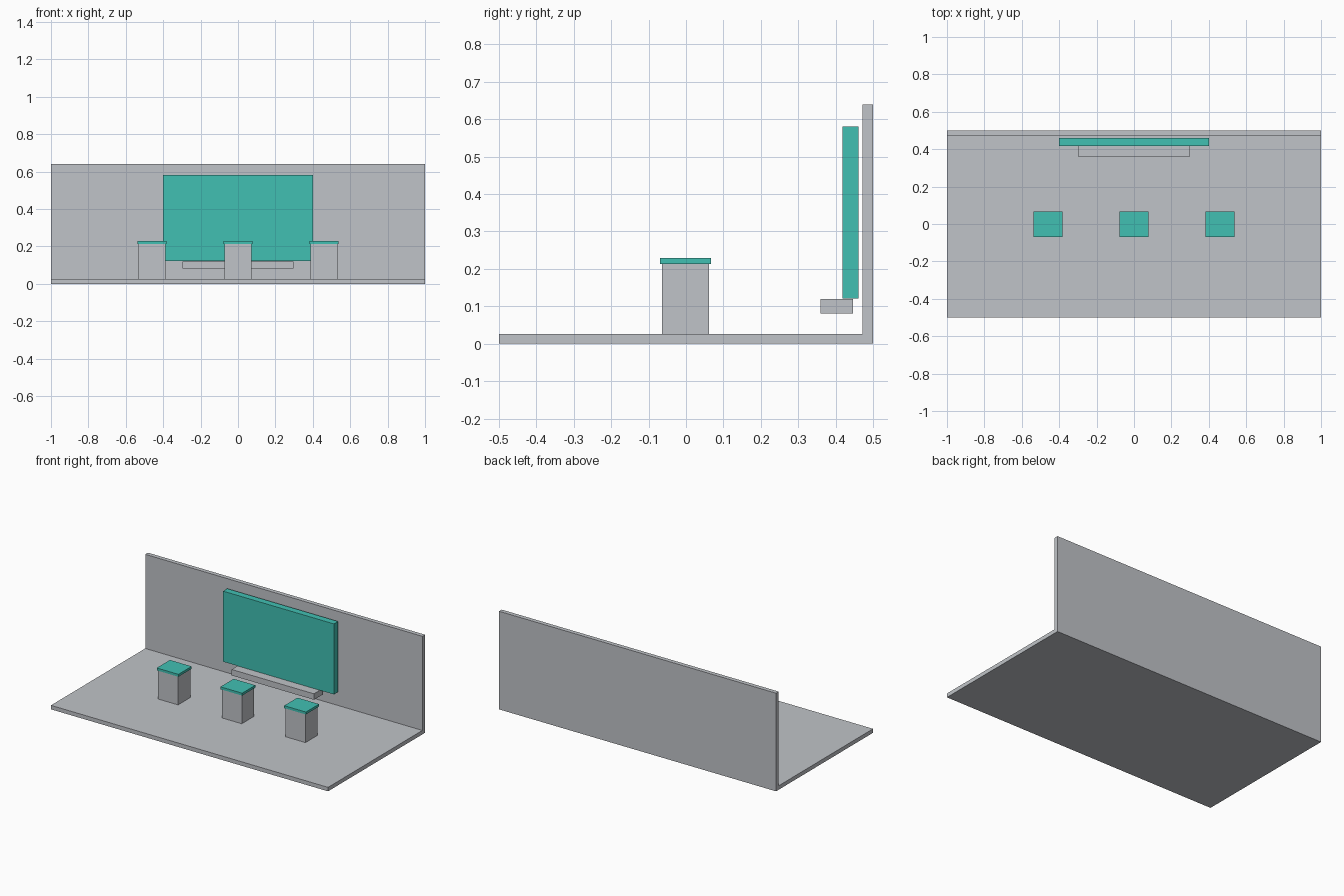
import bpy, bmesh

if "Cube" in bpy.data.objects:
    bpy.data.objects.remove(bpy.data.objects["Cube"])


def material(name, rgb):
    m = bpy.data.materials.new(name)
    m.diffuse_color = (*rgb, 1)
    m.use_nodes = True
    m.node_tree.nodes["Principled BSDF"].inputs["Base Color"].default_value = m.diffuse_color
    return m


GREY = material("light_grey", (0.53, 0.55, 0.58))
TEAL = material("teal", (0.053, 0.53, 0.45))


def extrude_x(name, profile, x0, x1, mat):
    """Extrude a closed (y, z) profile along x."""
    bm = bmesh.new()
    face = bm.faces.new([bm.verts.new((x0, y, z)) for y, z in profile])
    res = bmesh.ops.extrude_face_region(bm, geom=[face])
    verts = [g for g in res["geom"] if isinstance(g, bmesh.types.BMVert)]
    bmesh.ops.translate(bm, verts=verts, vec=(x1 - x0, 0, 0))
    bmesh.ops.recalc_face_normals(bm, faces=bm.faces)
    mesh = bpy.data.meshes.new(name)
    bm.to_mesh(mesh)
    bm.free()
    mesh.materials.append(mat)
    obj = bpy.data.objects.new(name, mesh)
    bpy.context.collection.objects.link(obj)
    return obj


def box(name, x, y, z, mat):
    profile = [(y[0], z[0]), (y[1], z[0]), (y[1], z[1]), (y[0], z[1])]
    return extrude_x(name, profile, x[0], x[1], mat)


# Floor and back wall as one L-shaped section
extrude_x("floor_and_wall",
          [(-0.5, 0), (0.5, 0), (0.5, 0.64), (0.472, 0.64),
           (0.472, 0.026), (-0.5, 0.026)], -1, 1, GREY)

# Display panel and the shelf under it
box("display_panel", (-0.4, 0.4), (0.418, 0.461), (0.121, 0.581), TEAL)
box("shelf", (-0.297, 0.297), (0.359, 0.447), (0.081, 0.12), GREY)

# Row of three stools with overhanging seats
for i, cx in enumerate((-0.46, 0, 0.46)):
    box(f"stool_base_{i + 1}", (cx - 0.072, cx + 0.072), (-0.064, 0.062),
        (0.026, 0.213), GREY)
    box(f"stool_seat_{i + 1}", (cx - 0.078, cx + 0.078), (-0.069, 0.067),
        (0.213, 0.229), TEAL)
